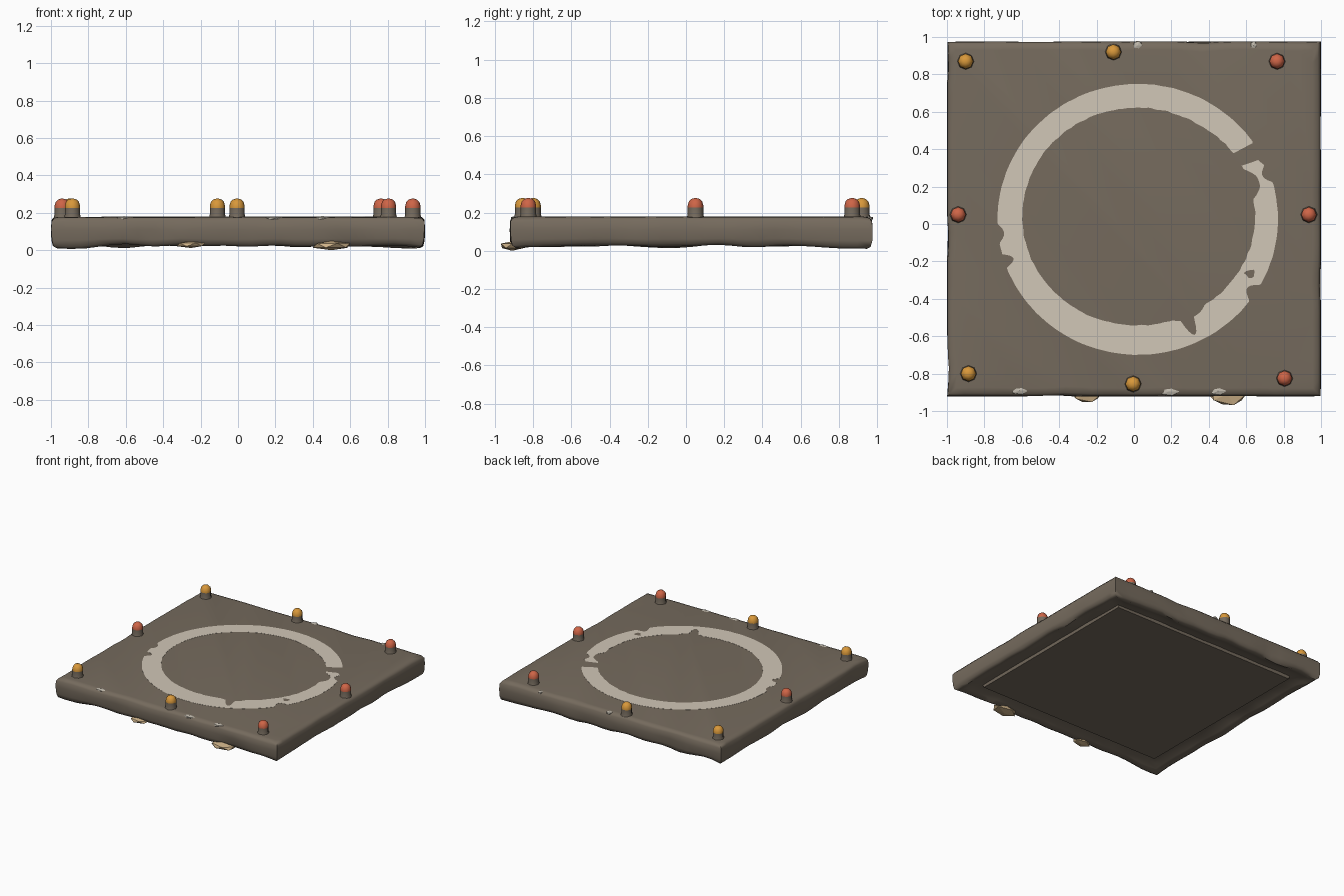
import bpy, bmesh, math, random
from mathutils import Vector, noise

random.seed(4)
cube = bpy.data.objects.get("Cube")
if cube:
    bpy.data.objects.remove(cube, do_unlink=True)


def material(name, rgb):
    m = bpy.data.materials.new(name)
    m.use_nodes = True
    m.diffuse_color = (*rgb, 1)
    m.node_tree.nodes["Principled BSDF"].inputs["Base Color"].default_value = (*rgb, 1)
    return m


STONE = material("brown stone", (0.18, 0.147, 0.111))
PAINT = material("pale paint", (0.64, 0.57, 0.475))
RED = material("red lamp", (0.62, 0.13, 0.063))
AMBER = material("amber lamp", (0.69, 0.315, 0.043))
TAN = material("tan rubble", (0.61, 0.44, 0.245))
GREY = material("pale grey chip", (0.52, 0.48, 0.41))

TOP = 0.178          # height of the slab's upper face
CY = 0.027           # slab centre in y
HX, HY = 1.0, 0.95   # slab half sizes


def finish(bm, name, mats, smooth_angle=None):
    bmesh.ops.recalc_face_normals(bm, faces=bm.faces)
    mesh = bpy.data.meshes.new(name)
    bm.to_mesh(mesh)
    bm.free()
    for m in mats:
        mesh.materials.append(m)
    ob = bpy.data.objects.new(name, mesh)
    bpy.context.collection.objects.link(ob)
    if smooth_angle:
        bpy.ops.object.select_all(action='DESELECT')
        ob.select_set(True)
        bpy.context.view_layer.objects.active = ob
        bpy.ops.object.shade_smooth_by_angle(angle=math.radians(smooth_angle))


def loft(bm, rings, mat_of=lambda i: 0):
    """Bridge closed rings of points and cap both ends."""
    loops = [[bm.verts.new(p) for p in r] for r in rings]
    n = len(loops[0])
    for i, (a, b) in enumerate(zip(loops, loops[1:])):
        for k in range(n):
            f = bm.faces.new((a[k], a[(k + 1) % n], b[(k + 1) % n], b[k]))
            f.material_index = mat_of(i)
    bm.faces.new(loops[0]).material_index = mat_of(0)
    bm.faces.new(loops[-1]).material_index = mat_of(len(rings) - 2)


# Worn slab: square rings from the top edge, round the lip and groove, to the flat base
def square_ring(inset, z, wear, z_wear):
    pts, n = [], 26
    for side in range(4):
        for k in range(n):
            t = -1 + 2 * k / n
            u, v = [(t, -1), (1, t), (-t, 1), (-1, -t)][side]
            s = Vector((u * 4, v * 4, z * 6))
            cut = inset + wear * max(0, noise.noise(s))
            corner = min(abs(u), abs(v)) ** 8
            x, y = u * (HX - cut), v * (HY - cut) + CY
            dz = z_wear * (noise.noise(s + Vector((9, 3, 1))) - 0.6 * corner)
            pts.append((x, y, z + dz))
    return pts


bm = bmesh.new()
loft(bm, [square_ring(*r) for r in [
    (0.045, TOP, 0.02, 0), (0.016, TOP - 0.004, 0.012, 0.005),
    (0.003, 0.157, 0.012, 0.01), (0.0, 0.11, 0.015, 0), (0.002, 0.06, 0.02, 0.01),
    (0.01, 0.034, 0.025, 0.02), (0.03, 0.023, 0.025, 0.02), (0.07, 0.036, 0.03, 0.015),
    (0.11, 0.05, 0.02, 0.01), (0.165, 0.054, 0.0, 0.006),
    (0.17, 0.032, 0.0, 0)]])
finish(bm, "stone_slab", [STONE], 50)


# Painted circle with worn gaps
def bump(deg, centre, width):
    d = (deg - centre + 180) % 360 - 180
    return max(0.0, 1 - (d / width) ** 2)


bm = bmesh.new()
START, END, STEP = 34.5, 387, 0.75
previous = None
for i in range(int((END - START) / STEP) + 1):
    deg = START + i * STEP
    a = math.radians(deg)
    d = Vector((math.cos(a), math.sin(a), 0))
    rough = noise.noise(d * 14) * 0.005
    inner = 0.60 + 0.02 * bump(deg, 0, 60) + rough
    inner += 0.09 * bump(deg, -65, 3.2) + 0.03 * bump(deg, -63, 9)
    inner += 0.05 * bump(deg, 17, 8)
    outer = 0.735 + 0.4 * rough
    outer -= 0.05 * bump(deg, 198, 3) + 0.03 * bump(deg, 186, 4)
    outer -= 0.05 * bump(deg, -33, 4) + 0.03 * bump(deg, 29, 6) + 0.04 * bump(deg, 20, 4)
    section = []
    for z in (TOP + 0.001, TOP - 0.007):
        for r, ry, cx, cy in ((inner, 0.97, 0.015, 0.04), (outer, 0.985, 0.02, 0.025)):
            section.append(bm.verts.new((cx + r * d.x * 1.02, cy + r * d.y * ry, z)))
    if previous:
        for j, k in ((0, 1), (1, 3), (3, 2), (2, 0)):
            bm.faces.new((previous[j], previous[k], section[k], section[j]))
    previous = section
finish(bm, "painted_circle", [PAINT])

# Isolated flake of worn stone on the circle
bm = bmesh.new()
bmesh.ops.create_circle(bm, cap_ends=True, segments=9, radius=0.028)
for v in bm.verts:
    v.co = Vector((0.62 + v.co.x, -0.265 + v.co.y * 0.8, TOP + 0.003)) \
        + Vector((random.uniform(-1, 1), random.uniform(-1, 1), 0)) * 0.006
finish(bm, "bare_patch", [STONE])


# Marker lamps: stone stub with a coloured octagonal dome
def lamp(name, x, y, colour):
    bm = bmesh.new()
    profile = [(0.046, TOP - 0.006), (0.041, 0.19), (0.041, 0.226),
               (0.041, 0.236), (0.035, 0.258), (0.022, 0.271), (0.008, 0.275)]
    rings = []
    for r, z in profile:
        rings.append([(x + r * math.cos(k * math.tau / 8),
                       y + r * math.sin(k * math.tau / 8), z) for k in range(8)])
    loft(bm, rings, lambda i: 0 if i < 2 else 1)
    finish(bm, name, [STONE, colour], 50)


for name, x, y, colour in [
        ("back_left", 0.765, 0.87, RED), ("left", 0.935, 0.05, RED),
        ("front_left", 0.805, -0.825, RED), ("right", -0.94, 0.05, RED),
        ("back_right", -0.90, 0.87, AMBER), ("back", -0.11, 0.92, AMBER),
        ("front_right", -0.885, -0.80, AMBER), ("front", -0.005, -0.855, AMBER)]:
    lamp(name + "_lamp", x, y, colour)


# Faceted rubble and edge chips
def rock(name, centre, size, mat):
    bm = bmesh.new()
    bmesh.ops.create_icosphere(bm, subdivisions=1, radius=1)
    for v in bm.verts:
        p = v.co * random.uniform(0.85, 1.0)
        v.co = Vector(c + s * q for c, s, q in zip(centre, size, p))
        v.co.z = max(v.co.z, 0)
    finish(bm, name, [mat])


rock("left_rubble", (0.50, -0.91, 0.025), (0.12, 0.07, 0.028), TAN)
rock("right_rubble", (-0.25, -0.91, 0.03), (0.09, 0.05, 0.02), TAN)
for i, (x, y, w) in enumerate([(-0.61, -0.89, 0.055), (0.19, -0.895, 0.06),
                               (0.45, -0.893, 0.05), (0.02, 0.955, 0.03),
                               (0.64, 0.955, 0.02)]):
    rock(f"edge_chip_{i + 1}", (x, y, TOP - 0.008), (w, 0.028, 0.013), GREY)
